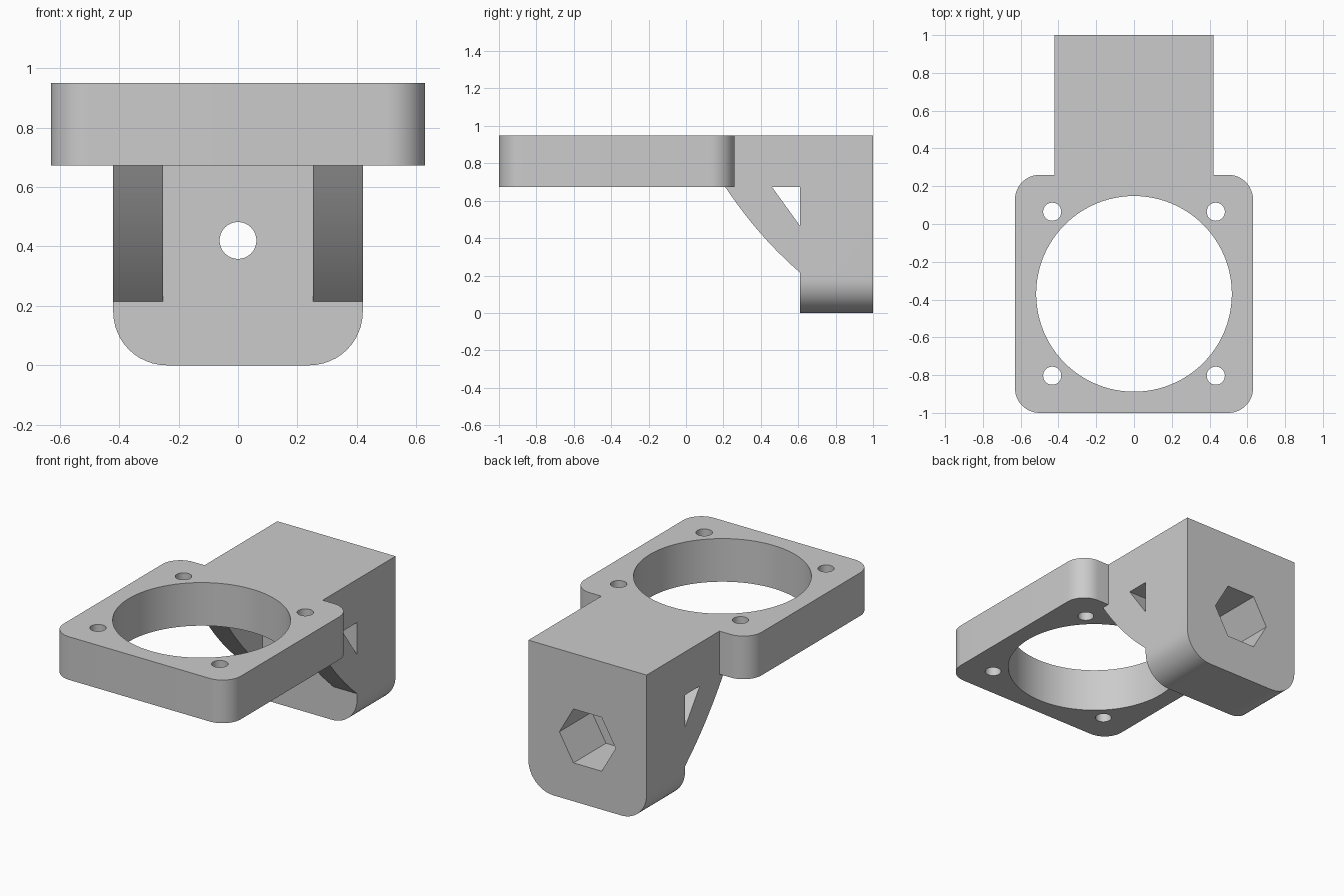
import bpy, bmesh
from math import sin, cos, pi, radians
from mathutils import Vector

if "Cube" in bpy.data.objects:
    bpy.data.objects.remove(bpy.data.objects["Cube"])


def arc(cx, cy, r, a0, a1, n=12):
    """Points on an arc, angles in degrees."""
    return [(cx + r * cos(radians(a0 + (a1 - a0) * i / n)),
             cy + r * sin(radians(a0 + (a1 - a0) * i / n))) for i in range(n + 1)]


def circle(cx, cy, r, n):
    return [(cx + r * cos(2 * pi * i / n), cy + r * sin(2 * pi * i / n)) for i in range(n)]


def prism(name, outline, axis, lo, hi):
    """Extrude a 2D outline along an axis; outline uses the other two axes in order."""
    place = {'x': lambda a, b, t: (t, a, b),
             'y': lambda a, b, t: (a, t, b),
             'z': lambda a, b, t: (a, b, t)}[axis]
    bm = bmesh.new()
    face = bm.faces.new([bm.verts.new(place(a, b, lo)) for a, b in outline])
    top = bmesh.ops.extrude_face_region(bm, geom=[face])['geom']
    bmesh.ops.translate(bm, verts=[v for v in top if isinstance(v, bmesh.types.BMVert)],
                        vec=Vector(place(0, 0, hi - lo)))
    bmesh.ops.recalc_face_normals(bm, faces=bm.faces)
    mesh = bpy.data.meshes.new(name)
    bm.to_mesh(mesh)
    bm.free()
    obj = bpy.data.objects.new(name, mesh)
    bpy.context.collection.objects.link(obj)
    return obj


def combine(body, tool, operation):
    mod = body.modifiers.new(tool.name, 'BOOLEAN')
    mod.operation, mod.object, mod.solver = operation, tool, 'EXACT'
    bpy.context.view_layer.objects.active = body
    bpy.ops.object.modifier_apply(modifier=mod.name)
    bpy.data.objects.remove(tool)


W, ARM, R = 0.63, 0.42, 0.13        # plate half width, arm half width, corner radius
TOP, UNDER = 0.95, 0.673            # plate heights
BLOCK_Y = 0.61                      # front face of the clamp block

# Ring plate and rear arm share one outline, mirrored about x = 0
half = (arc(W - R, -1 + R, R, -90, 0) + arc(W - R, 0.26 - R, R, 0, 90)
        + [(ARM, 0.26), (ARM, 1.0)])
bracket = prism("fan_bracket", half + [(-x, y) for x, y in reversed(half)], 'z', UNDER, TOP)

# Hanging block with rounded lower corners
r = 0.18
block = prism("block", arc(-ARM + r, r, r, 180, 270) + arc(ARM - r, r, r, 270, 360)
              + [(ARM, TOP), (-ARM, TOP)], 'y', BLOCK_Y, 1.0)
combine(bracket, block, 'UNION')

# Slightly bowed diagonal ribs, leaving a triangular window behind them
p0, p1, p2 = Vector((0.21, UNDER)), Vector((0.385, 0.41)), Vector((BLOCK_Y, 0.215))
bow = [tuple(p0 * (1 - t) ** 2 + p1 * 2 * t * (1 - t) + p2 * t * t)
       for t in (i / 10 for i in range(11))]
rib_profile = bow + [(0.66, 0.215), (0.66, 0.465), (BLOCK_Y, 0.465),
                     (0.46, UNDER), (0.46, 0.75), (0.21, 0.75)]
for side in (-1, 1):
    lo, hi = sorted((side * 0.253, side * ARM))
    combine(bracket, prism("rib", rib_profile, 'x', lo, hi), 'UNION')

# Large opening and four screw holes
combine(bracket, prism("opening", circle(0, -0.37, 0.518, 96), 'z', 0.5, 1.1), 'DIFFERENCE')
for x in (-0.433, 0.433):
    for y in (-0.803, 0.065):
        combine(bracket, prism("screw_hole", circle(x, y, 0.048, 32), 'z', 0.5, 1.1), 'DIFFERENCE')

# Bolt hole through the block and hexagonal nut pocket in its back
combine(bracket, prism("bolt_hole", circle(0, 0.42, 0.062, 40), 'y', 0.5, 1.1), 'DIFFERENCE')
combine(bracket, prism("nut_pocket", circle(0, 0.42, 0.2, 6), 'y', 0.67, 1.1), 'DIFFERENCE')

bracket.select_set(True)
bpy.context.view_layer.objects.active = bracket
bpy.ops.object.shade_smooth_by_angle(angle=radians(30))
